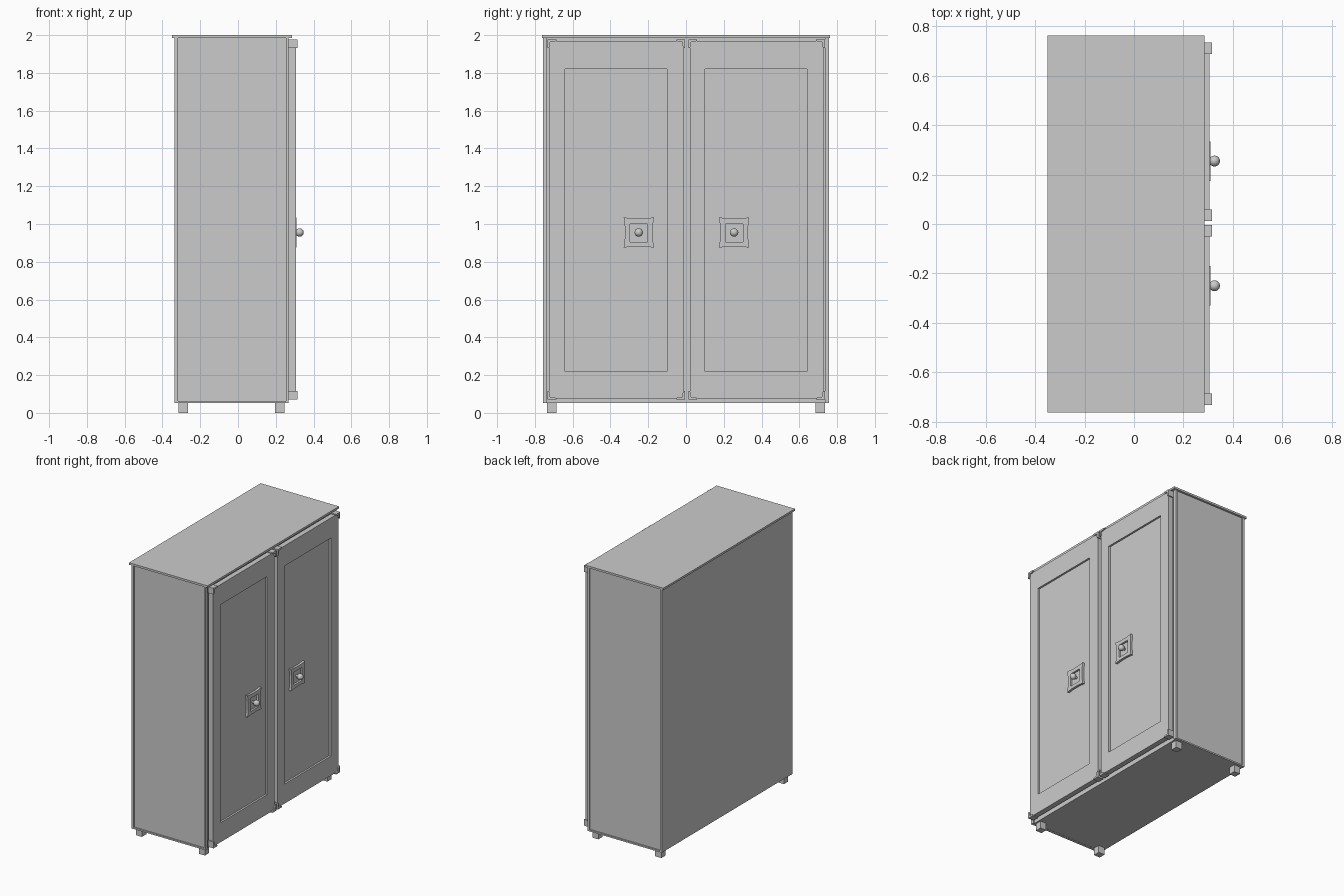
import bpy, bmesh
from mathutils import Matrix, Vector

if "Cube" in bpy.data.objects:
    bpy.data.objects.remove(bpy.data.objects["Cube"])


def finish(name, bm):
    bmesh.ops.recalc_face_normals(bm, faces=bm.faces)
    me = bpy.data.meshes.new(name)
    bm.to_mesh(me)
    bm.free()
    ob = bpy.data.objects.new(name, me)
    bpy.context.collection.objects.link(ob)
    return ob


def box(name, x0, x1, y0, y1, z0, z1):
    bm = bmesh.new()
    mat = Matrix.Translation(((x0 + x1) / 2, (y0 + y1) / 2, (z0 + z1) / 2))
    mat = mat @ Matrix.Diagonal((x1 - x0, y1 - y0, z1 - z0, 1))
    bmesh.ops.create_cube(bm, size=1, matrix=mat)
    return finish(name, bm)


def ring(rect, x, dent=0, steps=(0,)):
    """Points round a y-z rectangle; edges may dip inwards by dent."""
    y0, y1, z0, z1 = rect
    cs = [Vector((x, y0, z0)), Vector((x, y1, z0)), Vector((x, y1, z1)), Vector((x, y0, z1))]
    inward = [Vector((0, 0, 1)), Vector((0, -1, 0)), Vector((0, 0, -1)), Vector((0, 1, 0))]
    return [cs[i].lerp(cs[(i + 1) % 4], t) + inward[i] * (dent if t else 0)
            for i in range(4) for t in steps]


def recessed(name, outer, inner, back, front, floor, dent=0, steps=(0,)):
    """Slab facing +x with a rectangular sunken field."""
    bm = bmesh.new()
    loops = [ring(outer, back, dent, steps), ring(outer, front, dent, steps),
             ring(inner, front, 0, steps), ring(inner, floor, 0, steps)]
    vs = [[bm.verts.new(p) for p in lp] for lp in loops]
    n = len(vs[0])
    for a, b in zip(vs, vs[1:]):
        for i in range(n):
            j = (i + 1) % n
            bm.faces.new((a[i], a[j], b[j], b[i]))
    bm.faces.new(vs[0])
    bm.faces.new(vs[-1])
    return finish(name, bm)


def bracket(name, y, z, sy, sz):
    """L-shaped metal corner, thinner towards the tips."""
    prof = [(0, 0), (.047, 0), (.047, .008), (.034, .014), (.014, .014),
            (.014, .034), (.008, .046), (0, .046)]
    bm = bmesh.new()
    f = bm.faces.new([bm.verts.new((.268, y + sy * a, z + sz * b)) for a, b in prof])
    ext = bmesh.ops.extrude_face_region(bm, geom=[f])["geom"]
    bmesh.ops.translate(bm, vec=(.047, 0, 0),
                        verts=[v for v in ext if isinstance(v, bmesh.types.BMVert)])
    return finish(name, bm)


# carcass with sunken sides, rails and corner posts
box("carcass", -.334, .258, -.747, .747, .053, 1.986)
box("top_board", -.35, .286, -.763, .763, 1.985, 2)
for s, side in ((-1, "left"), (1, "right")):
    ya, yb = sorted((s * .735, s * .757))
    box("back_post_" + side, -.335, -.318, ya, yb, .052, 1.986)
    box("front_post_" + side, .255, .268, ya, yb, .052, 1.986)
    box("bottom_rail_" + side, -.32, .257, ya, yb, .052, .063)
    # feet
    ya, yb = sorted((s * .685, s * .735))
    box("back_foot_" + side, -.315, -.265, ya, yb, 0, .055)
    box("front_foot_" + side, .197, .246, ya, yb, 0, .055)

# doors: outer bracket limits, panel field, knob centre
for side, y0, y1, p0, p1, ky in (("left", -.733, -.004, -.64, -.10, -.25),
                                 ("right", .012, .735, .10, .64, .255)):
    recessed("door_" + side, (y0 + .008, y1 - .008, .077, 1.968),
             (p0, p1, .22, 1.82), .268, .306, .292)
    for y, sy in ((y0, 1), (y1, -1)):
        for z, sz in ((.07, 1), (1.978, -1)):
            bracket("door_corner_" + side, y, z, sy, sz)
    # hammered handle plate with square well
    kz = .955
    recessed("handle_plate_" + side, (ky - .08, ky + .08, kz - .08, kz + .08),
             (ky - .046, ky + .046, kz - .049, kz + .046), .291, .309, .295,
             .006, (0, .3, .7))
    # knob and stem
    bm = bmesh.new()
    bmesh.ops.create_uvsphere(bm, u_segments=24, v_segments=12, radius=.022,
                              matrix=Matrix.Translation((.326, ky, kz)))
    bmesh.ops.create_cone(bm, cap_ends=True, segments=16, radius1=.009, radius2=.009,
                          depth=.03, matrix=Matrix.Translation((.308, ky, kz))
                          @ Matrix.Rotation(1.570796, 4, 'Y'))
    for f in bm.faces:
        f.smooth = len(f.verts) < 5
    finish("knob_" + side, bm)
